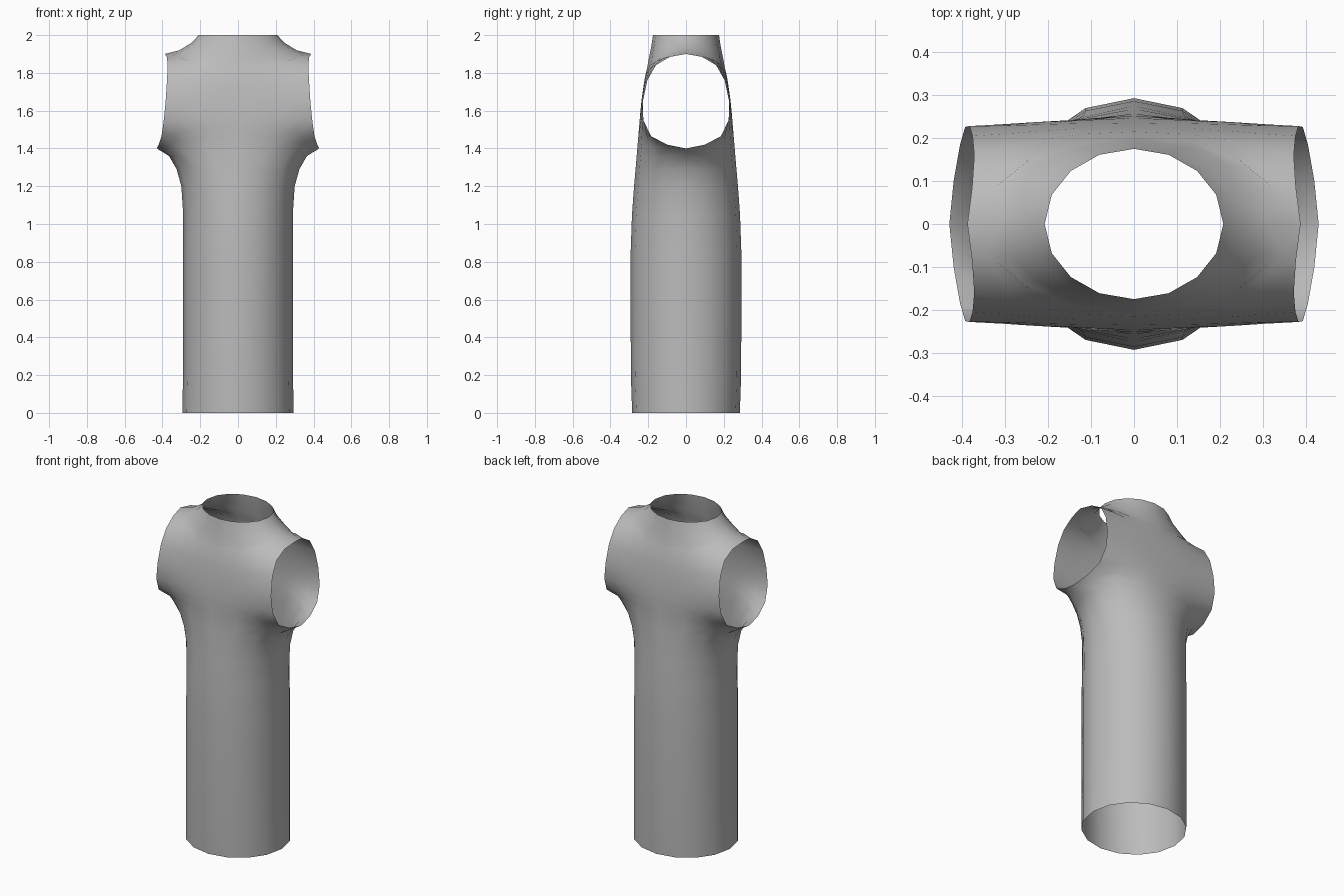
import bpy, bmesh
from mathutils import Vector

if "Cube" in bpy.data.objects:
    bpy.data.objects.remove(bpy.data.objects["Cube"])

SEGMENTS = 4  # columns per quarter, giving a 16-sided tube

# Torso rows: centre y, centre z, side x, side z
TORSO = [
    (-.285, 0, .295, 0), (-.292, .2, .291, .2), (-.293, .55, .29, .55),
    (-.293, .85, .29, .85), (-.286, 1.05, .29, 1.05), (-.275, 1.2, .30, 1.2),
    (-.268, 1.28, .325, 1.29), (-.262, 1.35, .365, 1.36),
]
# Armhole rows: centre y, centre z, rim x, rim y, rim z, handle x, handle y
ARMHOLE = [
    (-.257, 1.41, .43, 0, 1.40, 0, -.12),
    (-.252, 1.47, .42, -.10, 1.42, -.08, -.07),
    (-.247, 1.53, .405, -.185, 1.465, -.12, -.035),
    (-.242, 1.59, .393, -.226, 1.55, -.12, -.008),
    (-.235, 1.66, .383, -.228, 1.65, -.12, 0),
    (-.225, 1.73, .376, -.205, 1.76, -.12, -.005),
    (-.215, 1.79, .372, -.16, 1.84, -.12, -.02),
    (-.205, 1.83, .377, -.085, 1.885, -.10, -.05),
    (-.20, 1.86, .388, 0, 1.90, -.03, -.09),
]
# Shoulder and neck rows: centre y, centre z, shoulder x, shoulder z
NECK = [(-.193, 1.895, .31, 1.92), (-.183, 1.945, .245, 1.96), (-.175, 2, .208, 2)]


def row_points(centre, rim, handle):
    """Curve from the front centre line round to the rim."""
    p1 = centre + Vector((.55 * rim.x, 0, 0))
    p2 = rim + handle
    points = []
    for i in range(SEGMENTS + 1):
        t = i / SEGMENTS
        s = 1 - t
        points.append(s**3 * centre + 3*s*s*t * p1 + 3*s*t*t * p2 + t**3 * rim)
    return points


def ring_row(cy, cz, x, z):
    return row_points(Vector((0, cy, cz)), Vector((x, 0, z)), Vector((0, .55 * cy, 0)))


rows = [ring_row(*r) for r in TORSO]
rows += [row_points(Vector((0, cy, cz)), Vector((x, y, z)), Vector((hx, hy, 0)))
         for cy, cz, x, y, z, hx, hy in ARMHOLE]
rows += [ring_row(*r) for r in NECK]

# Front right quarter of the sleeveless shell
bm = bmesh.new()
grid = [[bm.verts.new(p) for p in row] for row in rows]
for low, high in zip(grid, grid[1:]):
    for j in range(SEGMENTS):
        bm.faces.new((low[j], low[j + 1], high[j + 1], high[j])).smooth = True
mesh = bpy.data.meshes.new("sleeveless_shell")
bm.to_mesh(mesh)
bm.free()

shell = bpy.data.objects.new("sleeveless_shell", mesh)
bpy.context.collection.objects.link(shell)

# Mirror to the left and the back, welding the seams
mirror = shell.modifiers.new("mirror", 'MIRROR')
mirror.use_axis = (True, True, False)
mirror.use_clip = True
mirror.merge_threshold = .001

grey = bpy.data.materials.new("plain grey")
grey.diffuse_color = (.5, .5, .5, 1)
grey.use_nodes = True
grey.node_tree.nodes["Principled BSDF"].inputs["Base Color"].default_value = grey.diffuse_color
mesh.materials.append(grey)
